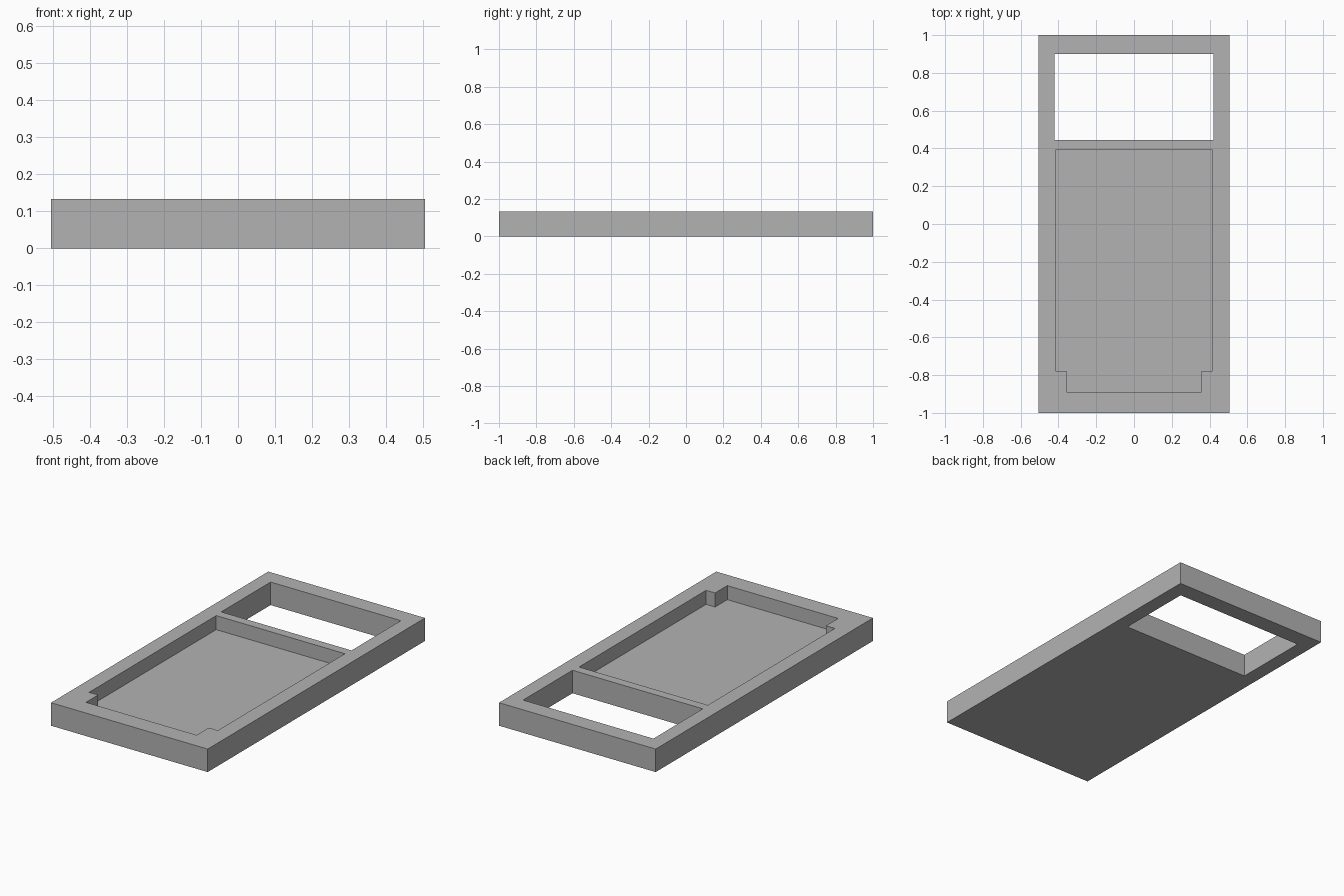
import bpy
import bmesh

if "Cube" in bpy.data.objects:
    bpy.data.objects.remove(bpy.data.objects["Cube"], do_unlink=True)

HEIGHT = 0.134
FLOOR = 0.052

grey = bpy.data.materials.new("plain grey")
grey.use_nodes = True
colour = (0.45, 0.45, 0.45, 1)
grey.diffuse_color = colour
grey.node_tree.nodes["Principled BSDF"].inputs["Base Color"].default_value = colour


def prism(name, outline, bottom, top):
    """Extrude a flat outline upwards into a solid."""
    bm = bmesh.new()
    face = bm.faces.new([bm.verts.new((x, y, bottom)) for x, y in outline])
    result = bmesh.ops.extrude_face_region(bm, geom=[face])
    raised = [g for g in result["geom"] if isinstance(g, bmesh.types.BMVert)]
    bmesh.ops.translate(bm, verts=raised, vec=(0, 0, top - bottom))
    bmesh.ops.recalc_face_normals(bm, faces=bm.faces)
    mesh = bpy.data.meshes.new(name)
    bm.to_mesh(mesh)
    bm.free()
    mesh.materials.append(grey)
    obj = bpy.data.objects.new(name, mesh)
    bpy.context.collection.objects.link(obj)
    return obj


def mirrored(half):
    """Close a right-hand half outline by mirroring it across x = 0."""
    return half + [(-x, y) for x, y in reversed(half)]


def cut(target, cutter):
    """Subtract the cutter and remove it afterwards."""
    mod = target.modifiers.new(cutter.name, "BOOLEAN")
    mod.operation = "DIFFERENCE"
    mod.solver = "EXACT"
    mod.object = cutter
    cutter.hide_render = True
    bpy.context.view_layer.objects.active = target
    bpy.ops.object.modifier_apply(modifier=mod.name)
    bpy.data.objects.remove(cutter, do_unlink=True)


# Outer slab
tray = prism("tray_body", mirrored([(0.505, -1), (0.505, 1)]), 0, HEIGHT)

# Rectangular opening right through the back end
cut(tray, prism("through_opening", mirrored([(0.42, 0.445), (0.42, 0.9)]),
                -0.1, HEIGHT + 0.1))

# Shallow pocket, narrower at its front end
pocket = [(0.357, -0.89), (0.357, -0.778), (0.415, -0.778), (0.415, 0.392)]
cut(tray, prism("stepped_pocket", mirrored(pocket), FLOOR, HEIGHT + 0.1))
